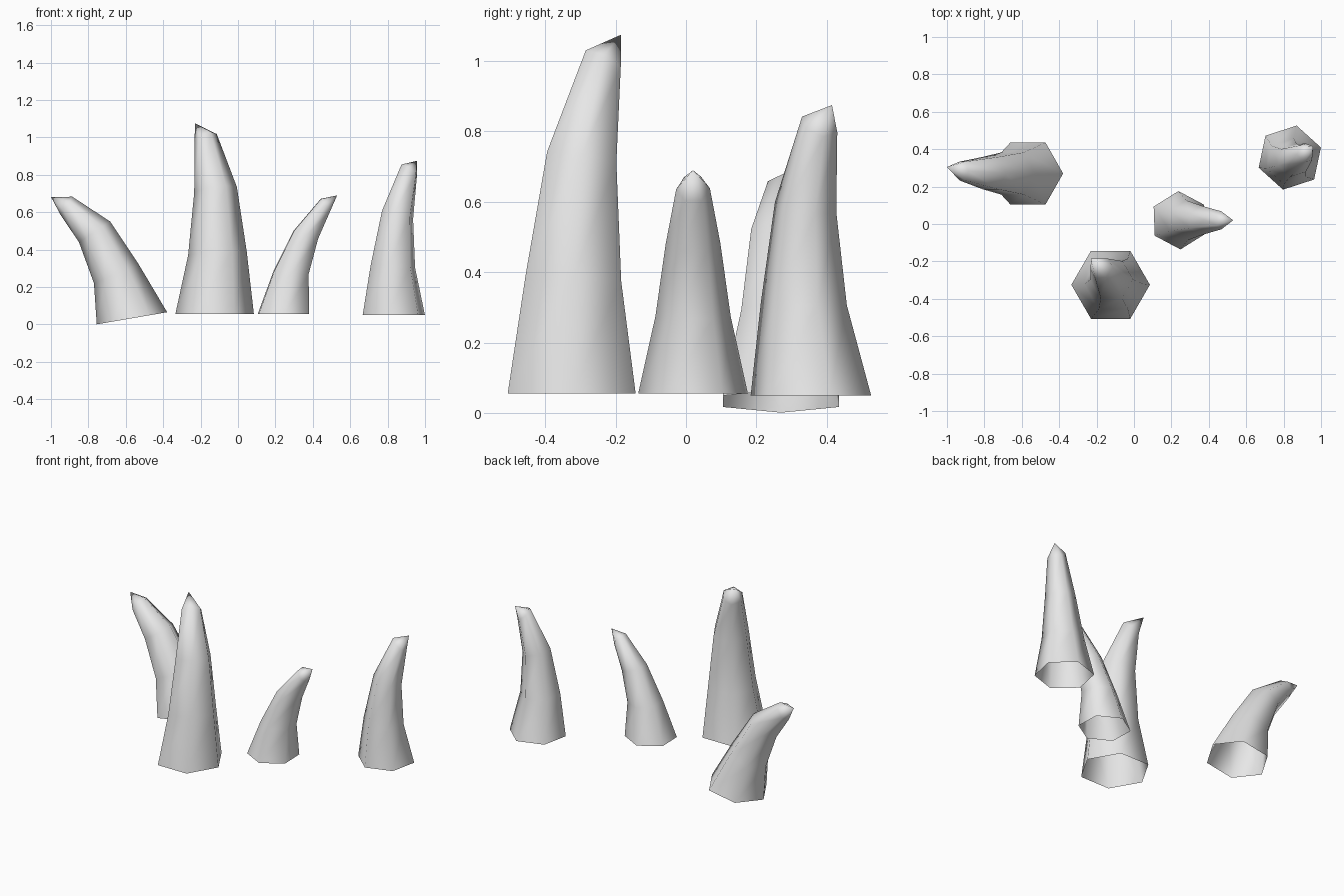
import bpy
import bmesh
import math
from mathutils import Matrix, Vector

SIDES = 6

cube = bpy.data.objects.get("Cube")
if cube:
    bpy.data.objects.remove(cube, do_unlink=True)

# Plain grey stone
grey = bpy.data.materials.new("stone_grey")
grey.use_nodes = True
grey.diffuse_color = (0.8, 0.8, 0.8, 1)
grey.node_tree.nodes["Principled BSDF"].inputs["Base Color"].default_value = (0.8, 0.8, 0.8, 1)


def tilted_ring(bm, centre, radius, tilt, lean, roll):
    """Add one six-sided loop, tipped by tilt towards the lean heading."""
    axis = Vector((-math.sin(lean), math.cos(lean), 0))
    turn = Matrix.Rotation(tilt, 3, axis)
    loop = []
    for i in range(SIDES):
        angle = roll + math.tau * i / SIDES
        spoke = Vector((math.cos(angle), math.sin(angle), 0)) * radius
        loop.append(bm.verts.new(Vector(centre) + turn @ spoke))
    return loop


def make_spike(name, lean_degrees, roll_degrees, rings, tip):
    """Skin rings of (x, y, z, radius, tilt) up to a point; the base stays open."""
    lean, roll = math.radians(lean_degrees), math.radians(roll_degrees)
    bm = bmesh.new()
    loops = [tilted_ring(bm, (x, y, z), radius, tilt, lean, roll)
             for x, y, z, radius, tilt in rings]
    point = bm.verts.new(tip)
    for i in range(SIDES):
        j = (i + 1) % SIDES
        for low, high in zip(loops, loops[1:]):
            bm.faces.new((low[i], low[j], high[j], high[i]))
        bm.faces.new((loops[-1][i], loops[-1][j], point))
    for face in bm.faces:
        face.smooth = True
    mesh = bpy.data.meshes.new(name)
    bm.to_mesh(mesh)
    bm.free()
    mesh.materials.append(grey)
    spike = bpy.data.objects.new(name, mesh)
    bpy.context.scene.collection.objects.link(spike)
    return spike


# Tall front spike
make_spike("tall_front_spike", 130, 0, [
    (-0.125, -0.325, 0.055, 0.21, 0),
    (-0.11, -0.32, 0.38, 0.157, 0.1),
    (-0.12, -0.297, 0.72, 0.115, 0.2),
    (-0.173, -0.238, 0.995, 0.064, 0.6),
], (-0.23, -0.185, 1.075))

# Short middle spike
make_spike("short_middle_spike", 0, 32, [
    (0.243, 0.02, 0.055, 0.156, 0),
    (0.283, 0.02, 0.275, 0.107, 0.08),
    (0.363, 0.02, 0.48, 0.078, 0.31),
    (0.467, 0.02, 0.637, 0.048, 0.95),
], (0.53, 0.02, 0.69))

# Outer spike on the left
make_spike("left_spike", 27, 18, [
    (0.833, 0.355, 0.05, 0.175, 0),
    (0.828, 0.335, 0.31, 0.125, 0.05),
    (0.853, 0.34, 0.585, 0.09, 0.25),
    (0.915, 0.38, 0.82, 0.055, 0.7),
], (0.957, 0.415, 0.875))

# Strongly bent spike on the right
make_spike("right_bent_spike", 180, 0, [
    (-0.567, 0.27, 0.033, 0.191, 0.17),
    (-0.65, 0.27, 0.27, 0.13, 0.39),
    (-0.767, 0.272, 0.495, 0.1, 0.588),
    (-0.917, 0.283, 0.634, 0.058, 1.0),
], (-1.0, 0.305, 0.682))
